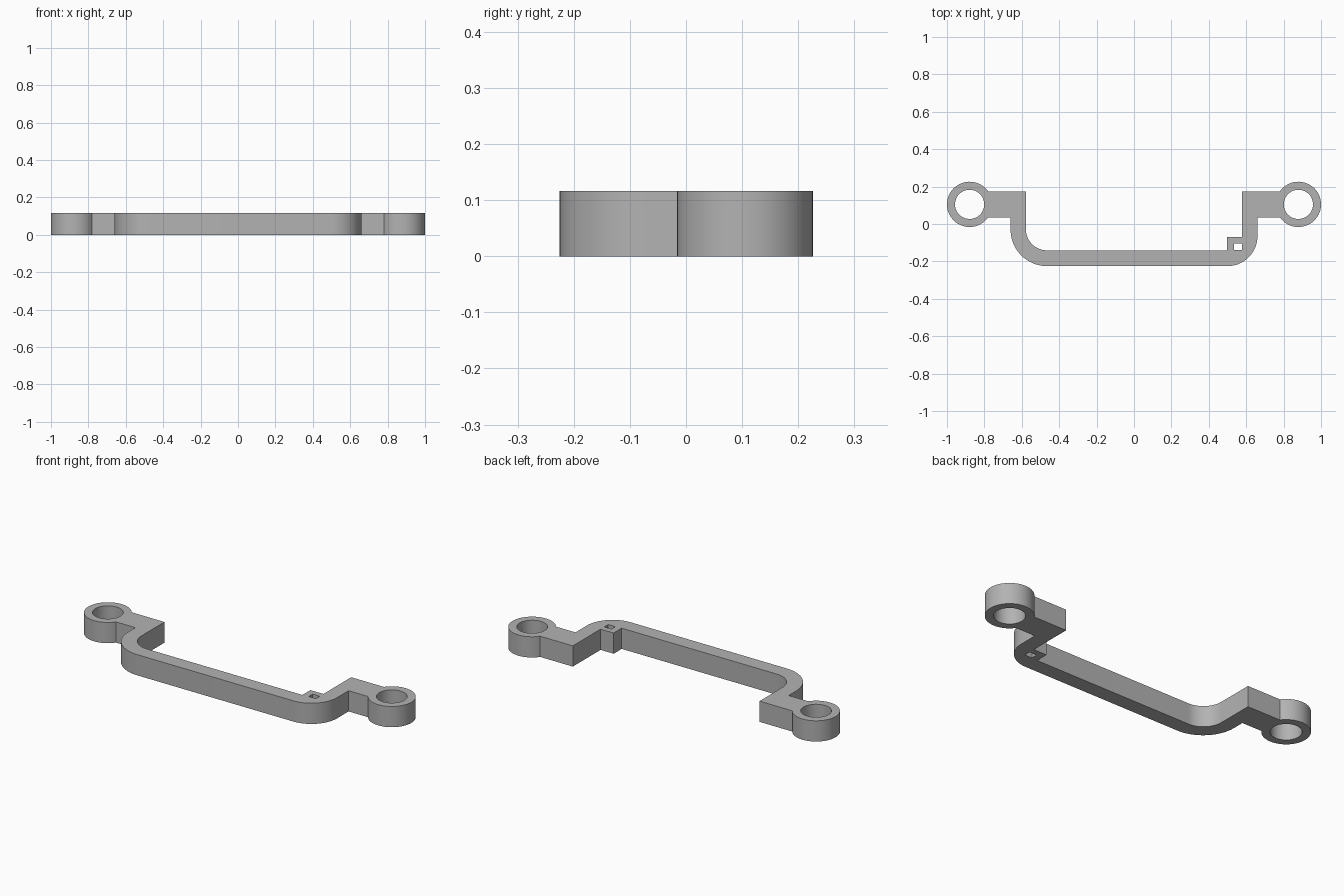
import bpy
import bmesh
from math import cos, sin, pi, radians, asin

cube = bpy.data.objects.get("Cube")
if cube:
    bpy.data.objects.remove(cube, do_unlink=True)

HEIGHT = 0.116
RING_X, RING_Y, RING_R, HOLE_R = 0.879, 0.105, 0.121, 0.078
ARM_HALF = 0.07                    # half width of the arm that meets the ring
INNER_X, OUTER_X = 0.578, 0.66     # faces of the upright legs
BAR_BACK, BAR_FRONT = -0.141, -0.225
LEFT_R, RIGHT_R = 0.195, 0.16      # outer bend radii
INNER_R = 0.113


def arc(cx, cy, r, start, end, steps):
    """Points on an arc, angles in radians."""
    angles = [start + (end - start) * i / steps for i in range(steps + 1)]
    return [(cx + r * cos(a), cy + r * sin(a)) for a in angles]


def circle(cx, cy, r, steps=64):
    return arc(cx, cy, r, 0, 2 * pi, steps)[:-1]


# Outline, counter-clockwise from the inner top corner of the -x leg
top, bottom = RING_Y + ARM_HALF, RING_Y - ARM_HALF
join = asin(ARM_HALF / RING_R)
outline = [(-INNER_X, top)]
outline += arc(-RING_X, RING_Y, RING_R, join, 2 * pi - join, 56)
outline += [(-OUTER_X, bottom)]
outline += arc(-OUTER_X + LEFT_R, BAR_FRONT + LEFT_R, LEFT_R, pi, 1.5 * pi, 24)
outline += arc(OUTER_X - RIGHT_R, BAR_FRONT + RIGHT_R, RIGHT_R, -pi / 2, 0, 24)
outline += [(OUTER_X, bottom)]
outline += arc(RING_X, RING_Y, RING_R, pi + join, 3 * pi - join, 56)
outline += [(INNER_X, top), (INNER_X, -0.07), (0.497, -0.07), (0.497, BAR_BACK)]
outline += arc(-INNER_X + INNER_R, BAR_BACK + INNER_R, INNER_R, 1.5 * pi, pi, 20)

# Screw holes in the rings and the small square hole in the corner block
holes = [circle(s * RING_X, RING_Y, HOLE_R) for s in (-1, 1)]
holes.append([(0.534, -0.138), (0.578, -0.138), (0.578, -0.103), (0.534, -0.103)])

# Filled flat curve with holes, extruded to the full height
curve = bpy.data.curves.new("bracket_profile", "CURVE")
curve.dimensions = "2D"
curve.fill_mode = "BOTH"
curve.extrude = HEIGHT / 2
for points in [outline] + holes:
    spline = curve.splines.new("POLY")
    spline.points.add(len(points) - 1)
    for point, (x, y) in zip(spline.points, points):
        point.co = (x, y, 0, 1)
    spline.use_cyclic_u = True

helper = bpy.data.objects.new("bracket_profile", curve)
bpy.context.collection.objects.link(helper)
depsgraph = bpy.context.evaluated_depsgraph_get()
mesh = bpy.data.meshes.new_from_object(helper.evaluated_get(depsgraph))
bpy.data.objects.remove(helper, do_unlink=True)

# Weld the caps to the walls and stand the part on the ground
bm = bmesh.new()
bm.from_mesh(mesh)
bmesh.ops.remove_doubles(bm, verts=bm.verts, dist=0.0002)
bmesh.ops.translate(bm, verts=bm.verts, vec=(0, 0, HEIGHT / 2))
bmesh.ops.dissolve_limit(bm, angle_limit=radians(0.5), verts=bm.verts, edges=bm.edges)
bmesh.ops.recalc_face_normals(bm, faces=bm.faces)
bm.to_mesh(mesh)
bm.free()

bracket = bpy.data.objects.new("mounting_bracket", mesh)
bpy.context.collection.objects.link(bracket)

# Plain grey
grey = bpy.data.materials.new("plain_grey")
grey.use_nodes = True
colour = (0.45, 0.45, 0.45, 1)
grey.diffuse_color = colour
grey.node_tree.nodes["Principled BSDF"].inputs["Base Color"].default_value = colour
mesh.materials.clear()
mesh.materials.append(grey)

bpy.ops.object.select_all(action="DESELECT")
bracket.select_set(True)
bpy.context.view_layer.objects.active = bracket
bpy.ops.object.shade_smooth_by_angle(angle=radians(30))
